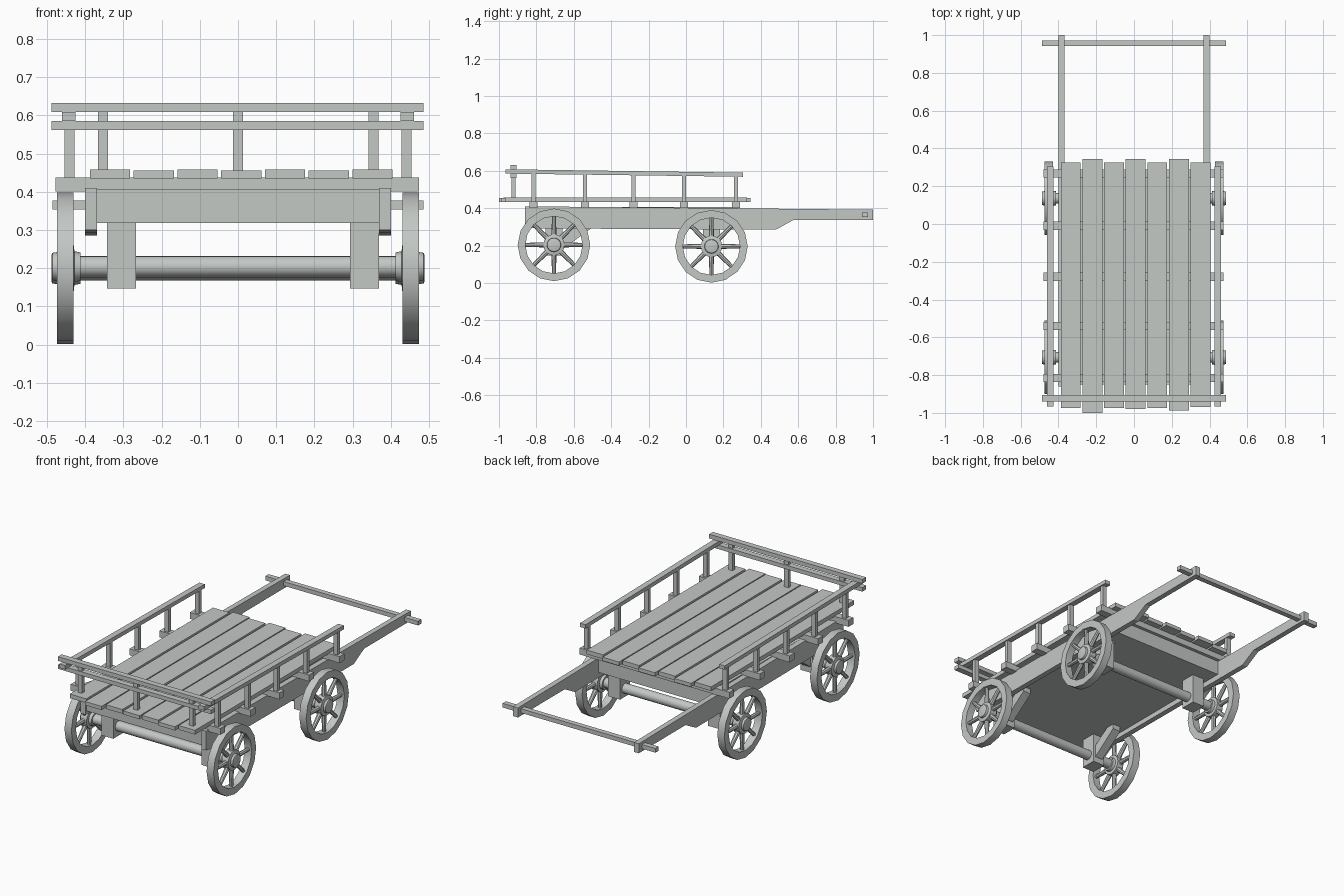
import bpy, bmesh, math
from mathutils import Matrix, Vector

if "Cube" in bpy.data.objects:
    bpy.data.objects.remove(bpy.data.objects["Cube"])

wood = bpy.data.materials.new("weathered_grey")
wood.use_nodes = True
GREY = (0.55, 0.58, 0.56, 1)
wood.diffuse_color = GREY
wood.node_tree.nodes["Principled BSDF"].inputs["Base Color"].default_value = GREY


def finish(name, bm, smooth=False):
    bmesh.ops.recalc_face_normals(bm, faces=bm.faces)
    mesh = bpy.data.meshes.new(name)
    bm.to_mesh(mesh)
    bm.free()
    mesh.materials.append(wood)
    ob = bpy.data.objects.new(name, mesh)
    bpy.context.collection.objects.link(ob)
    if smooth:
        bpy.ops.object.select_all(action="DESELECT")
        ob.select_set(True)
        bpy.context.view_layer.objects.active = ob
        bpy.ops.object.shade_smooth_by_angle(angle=math.radians(35))
    return ob


def box(name, x, y, z):
    """Box from (low, high) ranges on each axis."""
    bm = bmesh.new()
    bmesh.ops.create_cube(bm, size=1)
    for v in bm.verts:
        v.co = [r[0] if c < 0 else r[1] for c, r in zip(v.co, (x, y, z))]
    return finish(name, bm)


def around(c, w):
    return (c - w / 2, c + w / 2)


def extrude_x(name, outline, x0, x1):
    """Side outline of (y, z) points pushed across x."""
    bm = bmesh.new()
    face = bm.faces.new([bm.verts.new((x0, y, z)) for y, z in outline])
    new = bmesh.ops.extrude_face_region(bm, geom=[face])["geom"]
    bmesh.ops.translate(bm, vec=(x1 - x0, 0, 0),
                        verts=[g for g in new if isinstance(g, bmesh.types.BMVert)])
    return finish(name, bm)


def lathe(bm, profile, steps, closed):
    """Turn (x, radius) points about the x axis."""
    verts = [bm.verts.new((x, 0, r)) for x, r in profile]
    edges = [bm.edges.new(p) for p in zip(verts, verts[1:])]
    if closed:
        edges.append(bm.edges.new((verts[-1], verts[0])))
    bmesh.ops.spin(bm, geom=verts + edges, cent=(0, 0, 0), axis=(1, 0, 0),
                   angle=math.tau, steps=steps, use_merge=True)
    bmesh.ops.remove_doubles(bm, verts=bm.verts, dist=0.0005)


def wheel(name, side, y, z):
    bm = bmesh.new()
    # rim, then hub
    lathe(bm, [(-.022, .153), (.022, .153), (.022, .194), (-.022, .194)], 16, True)
    lathe(bm, [(-.04, 0), (-.04, .037), (-.024, .04), (-.022, .057), (.018, .057),
               (.022, .038), (.034, .036), (.036, .03), (.036, 0)], 16, False)
    # spokes
    for i in range(8):
        turn = Matrix.Rotation(i * math.tau / 8, 4, "X")
        bmesh.ops.create_cone(bm, cap_ends=True, segments=8, radius1=.014, radius2=.01,
                              depth=.12, matrix=turn @ Matrix.Translation((0, 0, .105)))
    for v in bm.verts:
        v.co = Vector((side * (v.co.x + .452), v.co.y + y, v.co.z + z))
    finish(name, bm, True)


SIDES = (("left", 1), ("right", -1))
AXLES = (("front", -.706, .204), ("rear", .136, .196))

# running gear
for end, y, z in AXLES:
    bm = bmesh.new()
    lathe(bm, [(-.43, 0), (-.43, .028), (.43, .028), (.43, 0)], 16, False)
    bmesh.ops.translate(bm, verts=bm.verts, vec=(0, y, z))
    finish(end + "_axle", bm, True)
    for side, s in SIDES:
        wheel(f"{end}_{side}_wheel", s, y, z)
        box(f"{end}_{side}_axle_block", around(s * .318 + .013, .076),
            around(y, .09), (.147, .325))

# diagonal braces behind the front axle
for side, s in SIDES:
    extrude_x(side + "_brace", [(-.69, .18), (-.66, .18), (-.51, .29),
                                (-.51, .32), (-.56, .32), (-.69, .23)],
              s * .318 - .012, s * .318 + .038)

# long side beams running out into the handles
for side, s in SIDES:
    extrude_x(side + "_beam", [(-.86, .30), (-.80, .292), (.48, .285), (.575, .337),
                               (1, .337), (1, .392), (.5, .397), (-.86, .41)],
              s * .369, s * .4)
box("handle_bar", (-.486, .486), (.942, .972), (.353, .377))

# under-body between the beams
box("under_body", (-.369, .369), (-.85, .27), (.318, .407))

# cross beams with the side posts standing on them
POSTS = (-.815, -.54, -.28, -.01, .267)
for i, y in enumerate(POSTS, 1):
    box(f"cross_beam_{i}", (-.478, .474), around(y, .044), (.4, .437))
    for side, s in SIDES:
        box(f"{side}_post_{i}", around(s * .441, .026), around(y, .022), (.43, .59))

# deck planks with uneven ends
FRONT_ENDS = (-.975, -1, -.975, -.98, -.975, -.987, -.968)
for i, front in enumerate(FRONT_ENDS):
    back = .345 if i % 2 else .325
    box(f"plank_{i + 1}", around(-.335 + i * .1145, .105), (front, back),
        (.434, .458 - .003 * (i % 2)))

# side rails, dropping slightly to the rear
for side, s in SIDES:
    extrude_x(side + "_rail", [(-.965, .585), (.305, .568), (.305, .59), (-.965, .608)],
              s * .425, s * .46)

# front rails and their posts
box("front_rail_upper", (-.488, .486), around(-.922, .034), (.608, .632))
box("front_rail_lower", (-.488, .486), around(-.922, .034), (.562, .585))
for i, x in enumerate((-.353, 0, .355)):
    box(f"front_post_{i + 1}", around(x, .026), around(-.922, .022), (.45, .612))
